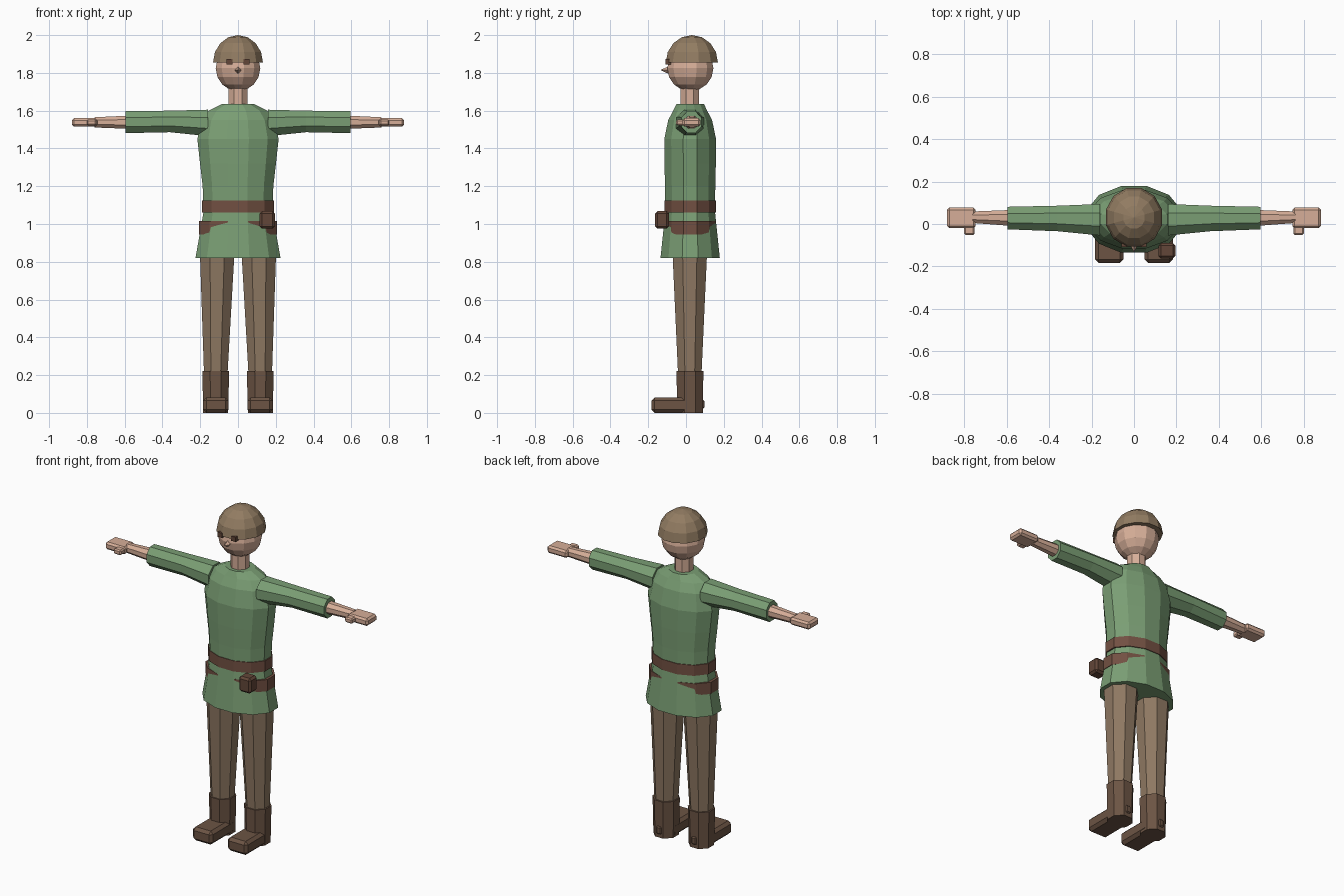
import bpy, bmesh, math
from mathutils import Matrix, Vector

if "Cube" in bpy.data.objects:
    bpy.data.objects.remove(bpy.data.objects["Cube"])


def material(name, rgb):
    lin = [(c / 255 / 12.92) if c < 11 else ((c / 255 + 0.055) / 1.055) ** 2.4 for c in rgb]
    m = bpy.data.materials.new(name)
    m.diffuse_color = (*lin, 1)
    m.use_nodes = True
    m.node_tree.nodes["Principled BSDF"].inputs["Base Color"].default_value = m.diffuse_color
    return m


GREEN = material("tunic green", (122, 158, 116))
SKIN = material("skin", (214, 174, 152))
TROUSER = material("trouser brown", (142, 120, 98))
HAT = material("cap brown", (146, 124, 98))
BELT = material("belt brown", (114, 80, 66))
BOOT = material("boot brown", (108, 84, 68))
LEATHER = material("dark leather", (98, 70, 56))


def finish(name, bm, mat):
    bmesh.ops.recalc_face_normals(bm, faces=bm.faces)
    me = bpy.data.meshes.new(name)
    bm.to_mesh(me)
    bm.free()
    me.materials.append(mat)
    ob = bpy.data.objects.new(name, me)
    bpy.context.collection.objects.link(ob)
    return ob


def loft(name, mat, sides, rings, place):
    """Skin a closed tube; each ring is (position, centre u, centre v, half u, half v)."""
    bm = bmesh.new()
    k = 1 / math.cos(math.pi / sides)
    loops = []
    for t, cu, cv, ru, rv in rings:
        angles = [(i + 0.5) * math.tau / sides for i in range(sides)]
        loops.append([bm.verts.new(place(t, cu + ru * k * math.cos(a), cv + rv * k * math.sin(a)))
                      for a in angles])
    for a, b in zip(loops, loops[1:]):
        for i in range(sides):
            j = (i + 1) % sides
            bm.faces.new((a[i], a[j], b[j], b[i]))
    bm.faces.new(loops[0])
    bm.faces.new(loops[-1])
    return finish(name, bm, mat)


def upright(t, u, v):
    return (u, v, t)


def box(name, mat, lo, hi, chamfer=0.0):
    bm = bmesh.new()
    lo, hi = Vector(lo), Vector(hi)
    bmesh.ops.create_cube(bm, size=1, matrix=Matrix.Translation((lo + hi) / 2)
                          @ Matrix.Diagonal((*(hi - lo), 1)))
    if chamfer:
        bmesh.ops.bevel(bm, geom=bm.edges[:], offset=chamfer, segments=1, affect='EDGES')
    return finish(name, bm, mat)


def ball(name, mat, centre, radii, cut=False):
    bm = bmesh.new()
    bmesh.ops.create_uvsphere(bm, u_segments=12, v_segments=8, radius=1)
    k = 1 / math.cos(math.pi / 12)
    if cut:  # keep the upper half as a closed dome
        bmesh.ops.delete(bm, geom=[v for v in bm.verts if v.co.z < -0.01], context='VERTS')
        bmesh.ops.holes_fill(bm, edges=[e for e in bm.edges if e.is_boundary])
    bmesh.ops.transform(bm, verts=bm.verts, matrix=Matrix.Translation(centre)
                        @ Matrix.Diagonal((radii[0] * k, radii[1] * k, radii[2], 1))
                        @ Matrix.Rotation(math.pi / 12, 4, 'Z'))
    return finish(name, bm, mat)


def sided_box(name, mat, s, x0, x1, y0, y1, z0, z1, chamfer):
    a, b = sorted((s * x0, s * x1))
    return box(name, mat, (a, y0, z0), (b, y1, z1), chamfer)


# Torso and flared tunic skirt
CY = 0.022
loft("tunic", GREEN, 12, [
    (0.82, 0, CY, 0.225, 0.157), (1.06, 0, CY, 0.183, 0.132), (1.20, 0, CY, 0.187, 0.133),
    (1.32, 0, CY, 0.201, 0.136), (1.45, 0, CY, 0.215, 0.137), (1.55, 0, CY, 0.193, 0.116),
    (1.60, 0, CY, 0.155, 0.090), (1.635, 0, CY, 0.085, 0.073)], upright)

# Belt, hip band showing at the sides, pouch
loft("belt", BELT, 12, [(1.06, 0, CY, 0.191, 0.136), (1.124, 0, CY, 0.191, 0.136)], upright)
loft("hip_band", BELT, 12, [(0.945, 0, CY, 0.207, 0.136), (1.015, 0, CY, 0.207, 0.136)], upright)
box("pouch", LEATHER, (0.115, -0.163, 0.976), (0.195, -0.09, 1.068), 0.012)

# Neck, head, cap, nose
loft("neck", SKIN, 8, [(1.60, 0, 0.02, 0.05, 0.05), (1.74, 0, 0.02, 0.05, 0.05)], upright)
ball("head", SKIN, (0, 0.023, 1.825), (0.118, 0.122, 0.122))
ball("cap", HAT, (0, 0.031, 1.855), (0.132, 0.138, 0.145), cut=True)
bm = bmesh.new()
bmesh.ops.create_cone(bm, cap_ends=True, segments=4, radius1=0.021, radius2=0, depth=0.045,
                      matrix=Matrix.Translation((0, -0.113, 1.815))
                      @ Matrix.Rotation(math.pi / 2, 4, 'X'))
finish("nose", bm, SKIN)

for s, side in ((1, "left"), (-1, "right")):
    def sideways(t, u, v, s=s):
        return (s * t, u, v)

    # Eyes
    sided_box(side + "_eye", LEATHER, s, 0.030, 0.060, -0.109, -0.08, 1.845, 1.873, 0)

    # Sleeve, forearm, hand, thumb
    loft(side + "_sleeve", GREEN, 8, [
        (0.16, 0.020, 1.535, 0.074, 0.070), (0.36, 0.026, 1.543, 0.060, 0.057),
        (0.595, 0.028, 1.539, 0.053, 0.058)], sideways)
    loft(side + "_forearm", SKIN, 8, [
        (0.55, 0.028, 1.539, 0.039, 0.036), (0.76, 0.032, 1.538, 0.027, 0.027)], sideways)
    sided_box(side + "_hand", SKIN, s, 0.745, 0.88, -0.02, 0.078, 1.515, 1.560, 0.011)
    sided_box(side + "_thumb", SKIN, s, 0.750, 0.800, -0.052, 0.0, 1.522, 1.553, 0.007)

    # Trouser leg
    loft(side + "_leg", TROUSER, 8, [
        (0.18, s * 0.118, 0.020, 0.061, 0.061), (0.86, s * 0.110, 0.020, 0.092, 0.092)], upright)

    # Boot shaft, foot, heel stud
    loft(side + "_boot_shaft", BOOT, 8, [
        (0.0, s * 0.118, 0.021, 0.066, 0.068), (0.222, s * 0.118, 0.021, 0.071, 0.071)], upright)
    sided_box(side + "_foot", BOOT, s, 0.050, 0.184, -0.183, 0.05, 0.0, 0.082, 0.017)
    sided_box(side + "_heel_stud", BOOT, s, 0.102, 0.134, 0.05, 0.097, 0.022, 0.068, 0.006)
